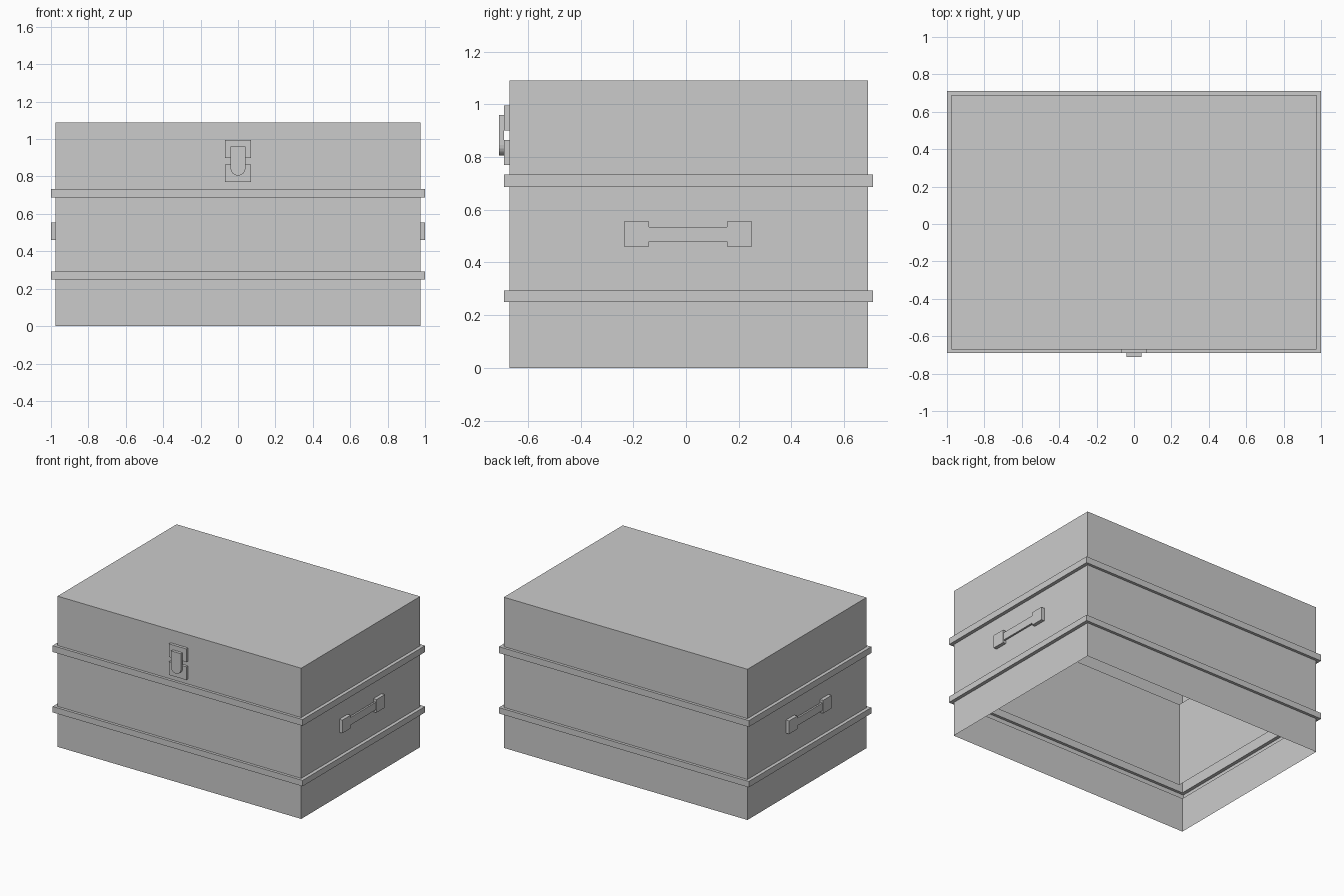
import bpy, bmesh, math

if "Cube" in bpy.data.objects:
    bpy.data.objects.remove(bpy.data.objects["Cube"])

CY = 0.01               # body centre in y
HX, HY, TOP = 0.975, 0.68, 1.09
OUT = 0.02              # how far the bands stand out


def finish(name, bm):
    bmesh.ops.recalc_face_normals(bm, faces=bm.faces)
    me = bpy.data.meshes.new(name)
    bm.to_mesh(me)
    bm.free()
    ob = bpy.data.objects.new(name, me)
    bpy.context.collection.objects.link(ob)
    return ob


def skin(name, rings, cap_top):
    """Rectangular wall lofted through (outward offset, z) rings, open below."""
    bm = bmesh.new()
    loops = []
    for off, z in rings:
        x, y = HX + off * 1.25, HY + off
        loops.append([bm.verts.new((sx * x, CY + sy * y, z))
                      for sx, sy in ((-1, -1), (1, -1), (1, 1), (-1, 1))])
    for a, b in zip(loops, loops[1:]):
        for i in range(4):
            j = (i + 1) % 4
            bm.faces.new((a[i], a[j], b[j], b[i]))
    if cap_top:
        bm.faces.new(loops[-1])
    return finish(name, bm)


def box(name, lo, hi):
    bm = bmesh.new()
    bmesh.ops.create_cube(bm, size=1)
    for v in bm.verts:
        v.co = [(a + b) / 2 + c * (b - a) for a, b, c in zip(lo, hi, v.co)]
    return finish(name, bm)


# Trunk shell with two raised bands, hollow and open underneath
skin("trunk_shell", [(0, 0), (0, 0.25), (OUT, 0.25), (OUT, 0.293), (0, 0.293),
                     (0, 0.687), (OUT, 0.687), (OUT, 0.733), (0, 0.733),
                     (0, TOP)], True)

# Inner lining wall
skin("inner_lining", [(-0.065, 0.293), (-0.065, 0.90)], False)

# Latch plates
box("latch_upper_plate", (-0.07, -0.69, 0.90), (0.07, -0.67, 0.995))
box("latch_lower_plate", (-0.07, -0.69, 0.77), (0.07, -0.67, 0.865))

# Latch hasp with rounded lower end
bm = bmesh.new()
outline = [(-0.04, 0.96)]
outline += [(-0.04 * math.cos(math.pi * i / 10), 0.845 - 0.04 * math.sin(math.pi * i / 10))
            for i in range(11)]
outline += [(0.04, 0.96)]
face = bm.faces.new([bm.verts.new((x, -0.71, z)) for x, z in outline])
ext = bmesh.ops.extrude_face_region(bm, geom=[face])
for v in ext["geom"]:
    if isinstance(v, bmesh.types.BMVert):
        v.co.y = -0.69
if not face.is_valid or len(face.verts[0].link_faces) < 3:
    bm.faces.new([v for v in bm.verts if v.co.y < -0.7])
finish("latch_hasp", bm)

# Side handles: two mounts and a grip on each end
for side, s in (("right", 1), ("left", -1)):
    def part(name, x0, x1, y0, y1, z0, z1):
        xs = sorted((s * x0, s * x1))
        box(f"{side}_{name}", (xs[0], y0, z0), (xs[1], y1, z1))
    part("handle_front_mount", HX, 1.0, -0.235, -0.14, 0.46, 0.555)
    part("handle_back_mount", HX, 1.0, 0.155, 0.25, 0.46, 0.555)
    part("handle_grip", 0.982, 0.995, -0.14, 0.155, 0.48, 0.535)
